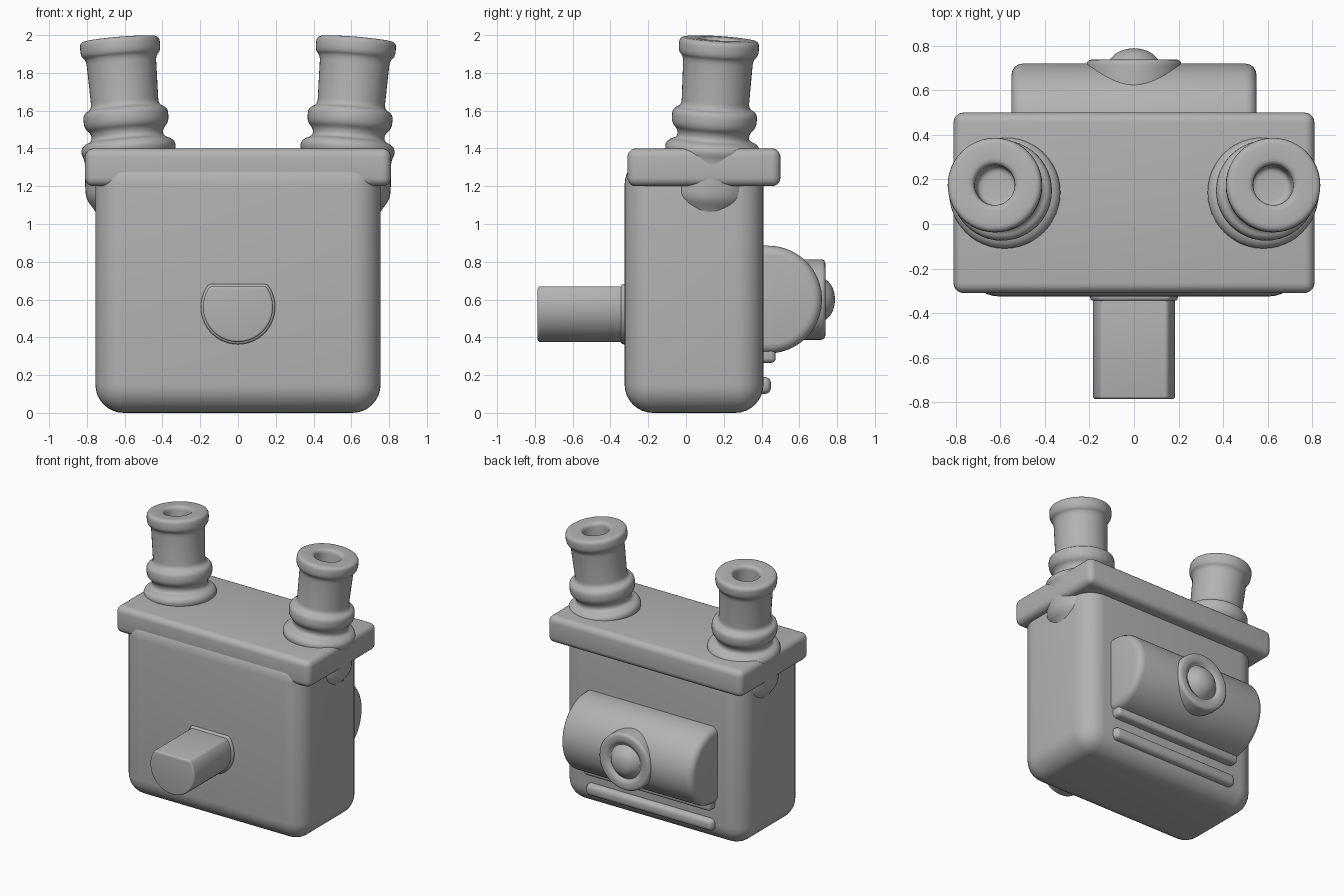
import bpy, bmesh, math
from mathutils import Vector

cube = bpy.data.objects.get("Cube")
if cube:
    bpy.data.objects.remove(cube, do_unlink=True)

grey = bpy.data.materials.new("plain_grey")
grey.use_nodes = True
grey.diffuse_color = (0.45, 0.45, 0.45, 1)
grey.node_tree.nodes["Principled BSDF"].inputs["Base Color"].default_value = (0.45, 0.45, 0.45, 1)


def finish(name, bm, bevel=0.0, segments=6):
    """Turn a bmesh into a smooth-shaded object with optional rounded edges."""
    bmesh.ops.recalc_face_normals(bm, faces=bm.faces)
    mesh = bpy.data.meshes.new(name)
    bm.to_mesh(mesh)
    bm.free()
    mesh.materials.append(grey)
    obj = bpy.data.objects.new(name, mesh)
    bpy.context.collection.objects.link(obj)
    bpy.ops.object.select_all(action='DESELECT')
    obj.select_set(True)
    bpy.context.view_layer.objects.active = obj
    if bevel:
        mod = obj.modifiers.new("rounded", 'BEVEL')
        mod.width = bevel
        mod.segments = segments
        mod.limit_method = 'ANGLE'
        mod.angle_limit = math.radians(35)
        bpy.ops.object.modifier_apply(modifier=mod.name)
    bpy.ops.object.shade_smooth_by_angle(angle=math.radians(35))
    return obj


def box(name, low, high, bevel, segments=6):
    bm = bmesh.new()
    bmesh.ops.create_cube(bm, size=1)
    low, high = Vector(low), Vector(high)
    for v in bm.verts:
        v.co = (low + high) / 2 + v.co * (high - low)
    return finish(name, bm, bevel, segments)


def prism(name, outline, start, push, bevel):
    """Extrude a closed outline; start maps a 2D point to 3D."""
    bm = bmesh.new()
    face = bm.faces.new([bm.verts.new(start(a, b)) for a, b in outline])
    result = bmesh.ops.extrude_face_region(bm, geom=[face])
    verts = [g for g in result["geom"] if isinstance(g, bmesh.types.BMVert)]
    bmesh.ops.translate(bm, verts=verts, vec=push)
    return finish(name, bm, bevel, 4)


def soften(points, size):
    """Replace profile corners with short curves."""
    pts = [Vector(p) for p in points]
    out = [pts[0]]
    for a, p, b in zip(pts, pts[1:], pts[2:]):
        s = p + (a - p).normalized() * min(size, (a - p).length * 0.48)
        e = p + (b - p).normalized() * min(size, (b - p).length * 0.48)
        for i in range(5):
            t = i / 4
            out.append(s * (1 - t) ** 2 + p * 2 * t * (1 - t) + e * t ** 2)
    return out + [pts[-1]]


def lathe(name, profile, origin, axis, size=0.03):
    """Spin a (radius, height) profile around an axis through origin."""
    bm = bmesh.new()
    verts = [bm.verts.new((r, 0, h)) for r, h in soften(profile, size)]
    edges = [bm.edges.new(pair) for pair in zip(verts, verts[1:])]
    bmesh.ops.spin(bm, geom=verts + edges, cent=(0, 0, 0), axis=(0, 0, 1),
                   angle=math.tau, steps=48)
    bmesh.ops.remove_doubles(bm, verts=bm.verts, dist=0.0005)
    turn = Vector((0, 0, 1)).rotation_difference(Vector(axis))
    for v in bm.verts:
        v.co = Vector(origin) + turn @ v.co
    return finish(name, bm)


def arc(cy, cz, radius, first, last, steps):
    angles = [math.radians(first + (last - first) * i / steps) for i in range(steps + 1)]
    return [(cy + radius * math.cos(t), cz + radius * math.sin(t)) for t in angles]


# Housing and lid
box("housing", (-0.755, -0.325, 0), (0.755, 0.41, 1.36), 0.15, 8)
box("lid", (-0.81, -0.31, 1.2), (0.81, 0.5, 1.4), 0.045, 5)

# Outward-leaning hollow nozzles, with their roots passing through the lid
nozzle = [(0, -0.42), (0.17, -0.42), (0.2, -0.32), (0.245, -0.25), (0.245, -0.18),
          (0.235, -0.05), (0.255, 0), (0.235, 0.035), (0.19, 0.05), (0.19, 0.09),
          (0.225, 0.125), (0.225, 0.2), (0.178, 0.22), (0.185, 0.48),
          (0.212, 0.505), (0.212, 0.583), (0.09, 0.583), (0.09, 0.42), (0, 0.42)]
for side, label in ((1, "left"), (-1, "right")):
    lathe(label + "_nozzle", nozzle, (side * 0.58, 0.14, 1.4), (side * 0.045, 0.035, 0.55))

# Front shaft with a flat on top, and its collar
def d_outline(radius, flat):
    rise = math.degrees(math.asin(flat / radius))
    return arc(0, 0.56, radius, 180 - rise, 360 + rise, 36)

prism("front_shaft", d_outline(0.185, 0.11), lambda x, z: (x, -0.785, z), (0, 0.55, 0), 0.012)
prism("shaft_collar", d_outline(0.197, 0.122), lambda x, z: (x, -0.345, z), (0, 0.1, 0), 0.015)

# Half-round rear drum
drum = [(0.36, 0.885)] + arc(0.435, 0.6, 0.285, 90, -90, 40) + [(0.36, 0.315)]
prism("rear_drum", drum, lambda y, z: (-0.55, y, z), (1.1, 0, 0), 0.05)

# Ledge and rib below the drum
box("drum_ledge", (-0.53, 0.36, 0.265), (0.53, 0.475, 0.36), 0.025, 4)
box("lower_rib", (-0.53, 0.36, 0.1), (0.53, 0.45, 0.19), 0.035, 5)

# Round boss with a raised rim and a central dome
boss = [(0.213, 0.55), (0.213, 0.738), (0.15, 0.738), (0.125, 0.712), (0.108, 0.74),
        (0.075, 0.772), (0.035, 0.786), (0, 0.789)]
lathe("rear_boss", boss, (0, 0, 0.6), (0, 1, 0), 0.025)
